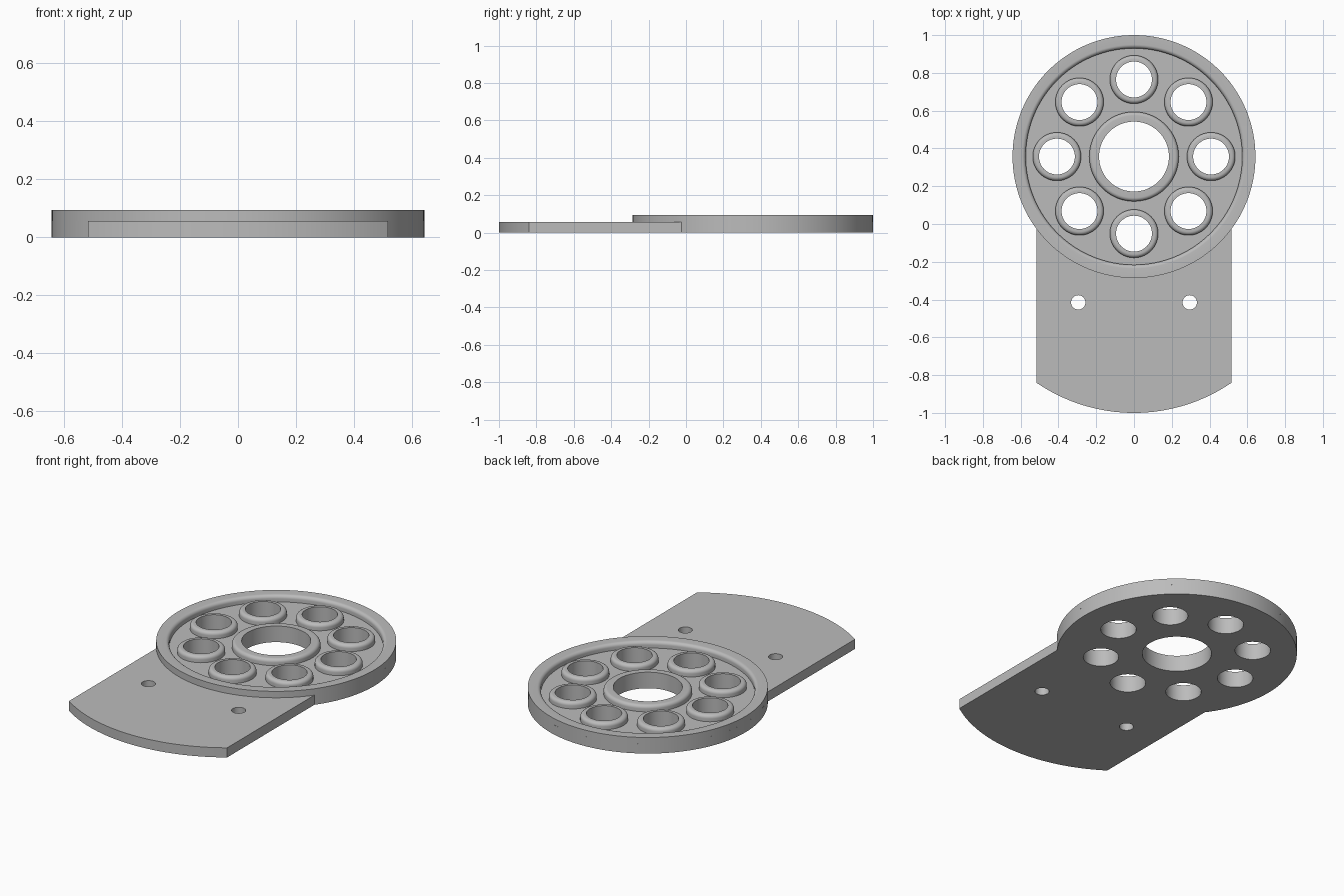
import bpy, bmesh
from math import sin, cos, pi, sqrt, asin, atan2, radians

cube = bpy.data.objects.get("Cube")
if cube:
    bpy.data.objects.remove(cube, do_unlink=True)

CY = 0.357          # disc centre along y
DISC_R = 0.643
FLOOR, TOP = 0.057, 0.095
HALF_W = 0.517
FILLET = 0.02
HOLE_R, BOSS_R, BOSS_RING = 0.095, 0.128, 0.408
HUB_HOLE, HUB_R = 0.185, 0.237

grey = bpy.data.materials.new("plain_grey")
grey.use_nodes = True
grey.diffuse_color = (0.5, 0.5, 0.5, 1)
grey.node_tree.nodes["Principled BSDF"].inputs["Base Color"].default_value = (0.5, 0.5, 0.5, 1)


def arc(cx, cy, r, a0, a1, n):
    return [(cx + r * cos(a0 + (a1 - a0) * i / n), cy + r * sin(a0 + (a1 - a0) * i / n))
            for i in range(n + 1)]


def circle(cx, cy, r, n=64):
    return arc(cx, cy, r, 0, 2 * pi, n)[:-1]


def add(name, mesh, loc=(0, 0, 0)):
    ob = bpy.data.objects.new(name, mesh)
    ob.location = loc
    bpy.context.collection.objects.link(ob)
    if not mesh.materials:
        mesh.materials.append(grey)
    bpy.ops.object.select_all(action='DESELECT')
    ob.select_set(True)
    bpy.context.view_layer.objects.active = ob
    bpy.ops.object.shade_smooth_by_angle(angle=radians(30))
    return ob


def slab(name, loops, height):
    """Extrude a flat outline with holes from z = 0 up to height."""
    cu = bpy.data.curves.new(name + "_outline", 'CURVE')
    cu.dimensions, cu.fill_mode, cu.extrude = '2D', 'BOTH', height / 2
    for pts in loops:
        sp = cu.splines.new('POLY')
        sp.points.add(len(pts) - 1)
        for p, (x, y) in zip(sp.points, pts):
            p.co = (x, y, 0, 1)
        sp.use_cyclic_u = True
    tmp = bpy.data.objects.new(name + "_outline", cu)
    bpy.context.collection.objects.link(tmp)
    dg = bpy.context.evaluated_depsgraph_get()
    mesh = bpy.data.meshes.new_from_object(tmp.evaluated_get(dg))
    bpy.data.objects.remove(tmp, do_unlink=True)
    bm = bmesh.new()
    bm.from_mesh(mesh)
    bmesh.ops.translate(bm, verts=bm.verts, vec=(0, 0, height / 2))
    bmesh.ops.remove_doubles(bm, verts=bm.verts, dist=1e-5)
    bmesh.ops.recalc_face_normals(bm, faces=bm.faces)
    bm.to_mesh(mesh)
    bm.free()
    mesh.materials.clear()
    return add(name, mesh)


def lathe(name, profile, n):
    """Revolve (radius, z) points about the z axis."""
    bm = bmesh.new()
    vs = [bm.verts.new((r, 0, z)) for r, z in profile]
    es = [bm.edges.new(pair) for pair in zip(vs, vs[1:])]
    bmesh.ops.spin(bm, geom=vs + es, cent=(0, 0, 0), axis=(0, 0, 1),
                   angle=2 * pi, steps=n)
    bmesh.ops.remove_doubles(bm, verts=bm.verts, dist=1e-5)
    bmesh.ops.recalc_face_normals(bm, faces=bm.faces)
    mesh = bpy.data.meshes.new(name)
    bm.to_mesh(mesh)
    bm.free()
    return mesh


def collar(hole, outer):
    """Raised ring profile with a rounded outer shoulder."""
    shoulder = arc(outer - FILLET, TOP - FILLET, FILLET, pi / 2, 0, 6)
    return [(hole, FLOOR), (hole, TOP)] + shoulder + [(outer, FLOOR)]


# Base: disc and tongue in one outline, with every hole passing through
join = asin(HALF_W / DISC_R)
outline = arc(0, CY, DISC_R, -pi / 2 + join, 1.5 * pi - join, 110)
sag = 0.16
tip_r = (HALF_W ** 2 + sag ** 2) / (2 * sag)
half = asin(HALF_W / tip_r)
outline += arc(0, -1 + tip_r, tip_r, -pi / 2 - half, -pi / 2 + half, 32)

boss_spots = [(BOSS_RING * cos(i * pi / 4), CY + BOSS_RING * sin(i * pi / 4))
              for i in range(8)]
holes = [circle(x, y, HOLE_R) for x, y in boss_spots]
holes.append(circle(0, CY, HUB_HOLE, 96))
holes += [circle(s * 0.295, -0.415, 0.038, 32) for s in (-1, 1)]
slab("base_plate", [outline] + holes, FLOOR)

# Raised outer rim with rounded inner shoulder
inner = 0.573
rim = [(DISC_R, FLOOR), (DISC_R, TOP)]
rim += arc(inner + FILLET, TOP - FILLET, FILLET, pi / 2, pi, 6) + [(inner, FLOOR)]
add("outer_rim", lathe("outer_rim", rim, 128), (0, CY, 0))

# Central hub collar and the ring of eight small collars
add("hub_collar", lathe("hub_collar", collar(HUB_HOLE, HUB_R), 96), (0, CY, 0))
boss_mesh = lathe("hole_collar", collar(HOLE_R, BOSS_R), 64)
for i, (x, y) in enumerate(boss_spots):
    add(f"hole_collar_{i + 1}", boss_mesh, (x, y, 0))
